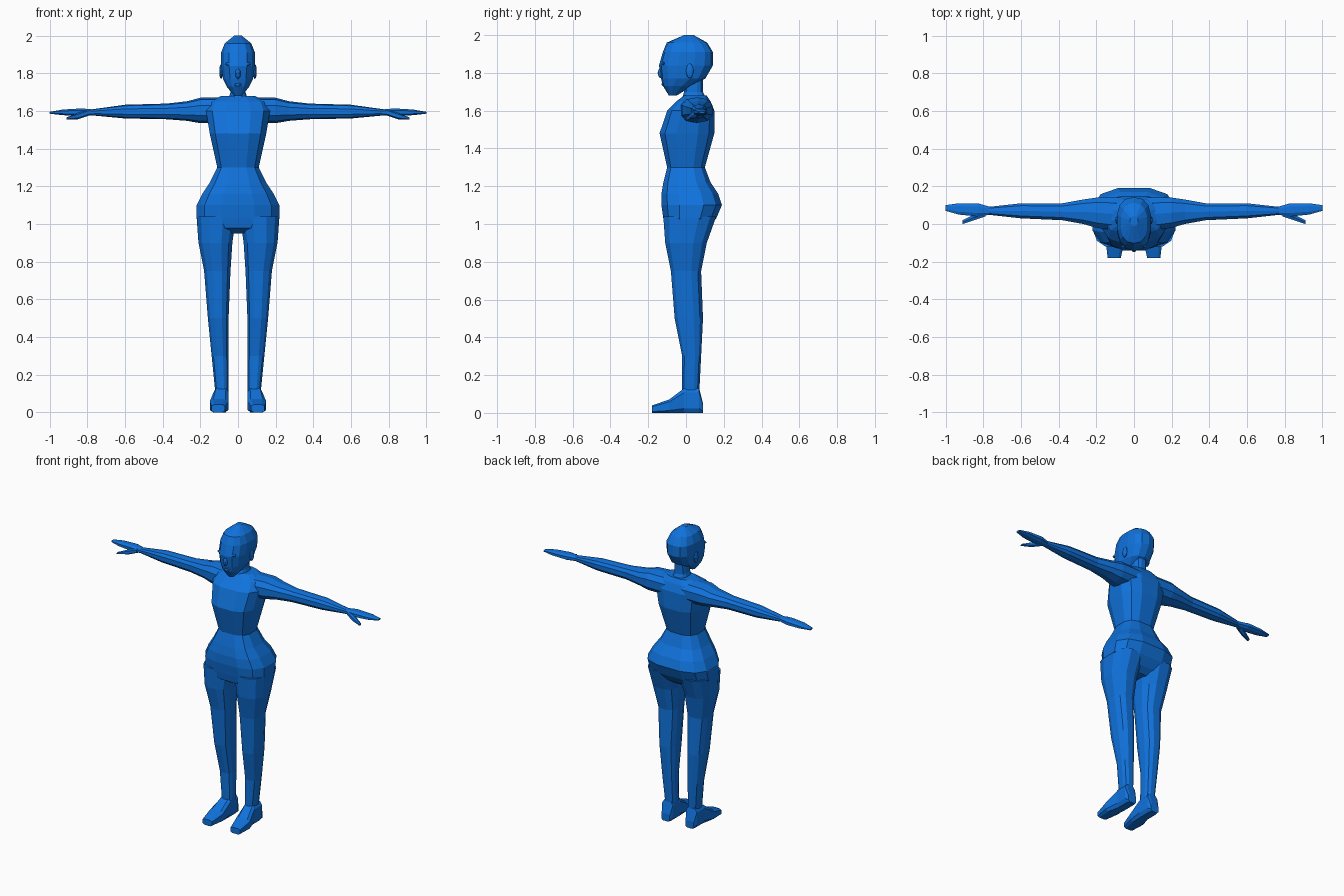
import bpy
import bmesh
import math
from mathutils import Matrix, Vector

default = bpy.data.objects.get("Cube")
if default:
    bpy.data.objects.remove(default, do_unlink=True)

# One blue for the whole figure
blue = bpy.data.materials.new("body blue")
blue.use_nodes = True
blue.diffuse_color = (0.005, 0.17, 0.72, 1)
shader = blue.node_tree.nodes["Principled BSDF"]
shader.inputs["Base Color"].default_value = blue.diffuse_color


def finish(name, bm):
    """Turn a bmesh into a flat shaded object."""
    bmesh.ops.recalc_face_normals(bm, faces=bm.faces)
    mesh = bpy.data.meshes.new(name)
    bm.to_mesh(mesh)
    bm.free()
    mesh.materials.append(blue)
    obj = bpy.data.objects.new(name, mesh)
    bpy.context.collection.objects.link(obj)


def section(centre, across, along):
    """A cross-section: its centre and its two half axes."""
    return Vector(centre), Vector(across), Vector(along)


def level(height, inner, outer, front, back):
    """Horizontal section of a leg."""
    centre = ((inner + outer) / 2, (front + back) / 2, height)
    return section(centre, ((outer - inner) / 2, 0, 0), (0, (back - front) / 2, 0))


def waist(height, half_width, front, back):
    """Horizontal section that is symmetric across the body."""
    return level(height, -half_width, half_width, front, back)


def reach(x, front, back, thickness, drop=0):
    """Upright section of an arm; thicker parts ride a little higher."""
    centre = (x, (front + back) / 2, 1.59 + thickness / 10 - drop)
    return section(centre, (0, (back - front) / 2, 0), (0, 0, thickness / 2))


def sole(y, inner, outer, top):
    """Upright section of a foot that rests on the ground."""
    centre = ((inner + outer) / 2, y, top / 2)
    return section(centre, ((outer - inner) / 2, 0, 0), (0, 0, top / 2))


def loft(name, sections, sides=12, power=0.8, side=1):
    """Skin rounded cross-sections; a lower power gives a squarer outline."""
    bm = bmesh.new()
    rings = []
    stretch = math.cos(math.pi / sides) ** power
    for centre, across, along in sections:
        ring = []
        for i in range(sides):
            angle = math.tau * (i + 0.5) / sides
            c, s = math.cos(angle), math.sin(angle)
            u = math.copysign(abs(c) ** power, c) / stretch
            v = math.copysign(abs(s) ** power, s) / stretch
            point = centre + across * u + along * v
            point.x *= side
            ring.append(bm.verts.new(point))
        rings.append(ring)
    for low, high in zip(rings, rings[1:]):
        for i in range(sides):
            j = (i + 1) % sides
            bm.faces.new((low[i], low[j], high[j], high[i]))
    bm.faces.new(rings[0])
    bm.faces.new(rings[-1])
    finish(name, bm)


def blob(name, centre, radii, side=1):
    """Small faceted ellipsoid for the features of the face."""
    bm = bmesh.new()
    x, y, z = centre
    place = Matrix.Translation((x * side, y, z)) @ Matrix.Diagonal((*radii, 1))
    bmesh.ops.create_icosphere(bm, subdivisions=2, radius=1, matrix=place)
    finish(name, bm)


# Torso, from pelvis up to the shoulder line
loft("torso", [
    waist(height=.95, half_width=.06, front=-.06, back=.08),
    waist(height=.98, half_width=.17, front=-.11, back=.12),
    waist(height=1.03, half_width=.22, front=-.12, back=.16),
    waist(height=1.1, half_width=.22, front=-.13, back=.19),
    waist(height=1.16, half_width=.19, front=-.13, back=.17),
    waist(height=1.22, half_width=.15, front=-.12, back=.13),
    waist(height=1.3, half_width=.11, front=-.1, back=.1),
    waist(height=1.48, half_width=.15, front=-.14, back=.15),
    waist(height=1.6, half_width=.17, front=-.1, back=.15),
    waist(height=1.65, half_width=.15, front=-.05, back=.13),
    waist(height=1.68, half_width=.09, front=-.01, back=.11),
], power=.7)

# Neck
loft("neck", [
    waist(height=1.64, half_width=.06, front=-.03, back=.12),
    waist(height=1.7, half_width=.04, front=-.01, back=.09),
    waist(height=1.8, half_width=.04, front=0, back=.09),
])

# Head with tapering jaw
loft("head", [
    waist(height=1.68, half_width=.02, front=-.09, back=-.05),
    waist(height=1.73, half_width=.06, front=-.12, back=.03),
    waist(height=1.77, half_width=.08, front=-.13, back=.1),
    waist(height=1.84, half_width=.09, front=-.14, back=.14),
    waist(height=1.91, half_width=.09, front=-.12, back=.14),
    waist(height=1.96, half_width=.07, front=-.1, back=.11),
    waist(height=2, half_width=.02, front=-.01, back=.04),
], sides=14)

# Nose and lips
blob("nose", centre=(0, -.13, 1.8), radii=(.015, .02, .03))
blob("lips", centre=(0, -.12, 1.74), radii=(.02, .01, .01))

for label, side in (("left", 1), ("right", -1)):
    # Ear and brow
    blob(label + "_ear", centre=(.09, .02, 1.81), radii=(.01, .02, .04), side=side)
    blob(label + "_brow", centre=(.04, -.12, 1.85), radii=(.03, .01, .01), side=side)

    # Leg from ankle to hip
    loft(label + "_leg", [
        level(height=.1, inner=.05, outer=.12, front=-.02, back=.07),
        level(height=.3, inner=.05, outer=.14, front=-.02, back=.08),
        level(height=.5, inner=.05, outer=.16, front=-.06, back=.09),
        level(height=.75, inner=.04, outer=.18, front=-.08, back=.08),
        level(height=.9, inner=.03, outer=.21, front=-.11, back=.11),
        level(height=1.04, inner=.01, outer=.22, front=-.12, back=.16),
    ], side=side)

    # Foot from heel to toe
    loft(label + "_foot", [
        sole(y=.09, inner=.06, outer=.12, top=.05),
        sole(y=.07, inner=.05, outer=.13, top=.13),
        sole(y=-.01, inner=.05, outer=.13, top=.13),
        sole(y=-.09, inner=.05, outer=.15, top=.07),
        sole(y=-.18, inner=.07, outer=.14, top=.04),
    ], sides=8, power=.5, side=side)

    # Arm from shoulder to wrist
    loft(label + "_arm", [
        reach(x=.06, front=-.04, back=.14, thickness=.13),
        reach(x=.2, front=-.02, back=.14, thickness=.13),
        reach(x=.27, front=0, back=.13, thickness=.1),
        reach(x=.38, front=.02, back=.11, thickness=.08),
        reach(x=.6, front=.03, back=.11, thickness=.07),
        reach(x=.78, front=.05, back=.09, thickness=.03),
    ], sides=10, side=side)

    # Palm and closed fingers
    loft(label + "_hand", [
        reach(x=.76, front=.05, back=.09, thickness=.03),
        reach(x=.83, front=.04, back=.11, thickness=.04),
        reach(x=.93, front=.05, back=.11, thickness=.03),
        reach(x=1, front=.07, back=.1, thickness=.01),
    ], sides=8, side=side)

    # Thumb, hanging forward and down
    loft(label + "_thumb", [
        reach(x=.79, front=.04, back=.07, thickness=.03),
        reach(x=.85, front=.02, back=.05, thickness=.03, drop=.02),
        reach(x=.91, front=0, back=.02, thickness=.01, drop=.03),
    ], sides=6, side=side)
